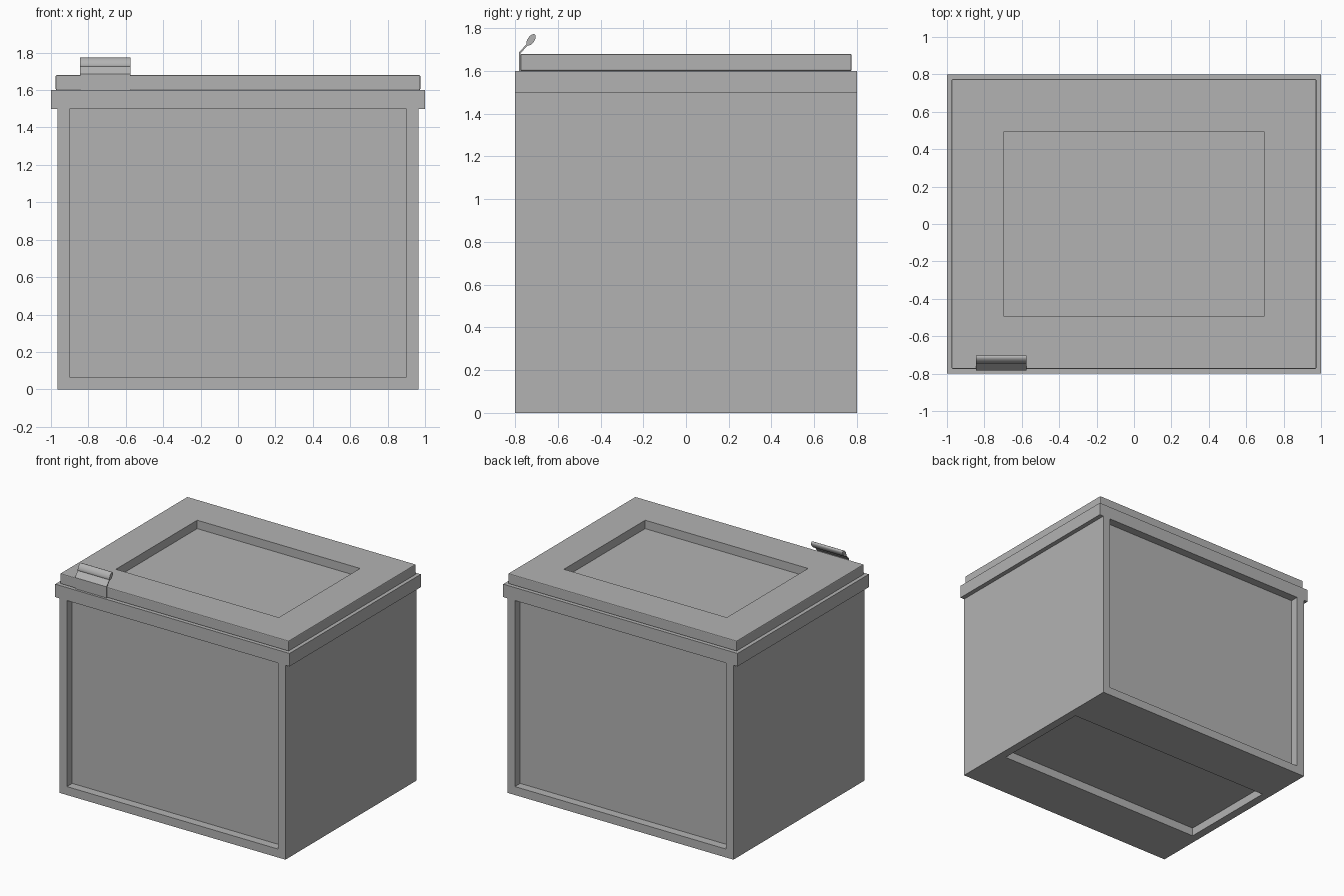
import bpy
import bmesh
import math
from mathutils import Vector

if "Cube" in bpy.data.objects:
    bpy.data.objects.remove(bpy.data.objects["Cube"], do_unlink=True)

grey = bpy.data.materials.new("plain grey")
grey.use_nodes = True
colour = (0.45, 0.45, 0.45, 1)
grey.diffuse_color = colour
grey.node_tree.nodes["Principled BSDF"].inputs["Base Color"].default_value = colour


def extrude_profile(name, points, axis, start, end):
    """Closed profile swept along x (points are y, z) or y (points are x, z)."""
    bm = bmesh.new()
    place = (lambda a, b: (start, a, b)) if axis == "x" else (lambda a, b: (a, start, b))
    face = bm.faces.new([bm.verts.new(place(a, b)) for a, b in points])
    swept = bmesh.ops.extrude_face_region(bm, geom=[face])["geom"]
    move = Vector((end - start, 0, 0)) if axis == "x" else Vector((0, end - start, 0))
    bmesh.ops.translate(bm, vec=move, verts=[v for v in swept if isinstance(v, bmesh.types.BMVert)])
    bmesh.ops.recalc_face_normals(bm, faces=bm.faces)
    mesh = bpy.data.meshes.new(name)
    bm.to_mesh(mesh)
    bm.free()
    mesh.materials.append(grey)
    obj = bpy.data.objects.new(name, mesh)
    bpy.context.collection.objects.link(obj)
    return obj


def box(name, low, high):
    profile = [(low[0], low[2]), (high[0], low[2]), (high[0], high[2]), (low[0], high[2])]
    return extrude_profile(name, profile, "y", low[1], high[1])


def activate(obj):
    bpy.ops.object.select_all(action="DESELECT")
    obj.select_set(True)
    bpy.context.view_layer.objects.active = obj


def recess(obj, low, high):
    """Sink a rectangular panel into a part."""
    cutter = box("recess_cutter", low, high)
    cutter.hide_render = True
    mod = obj.modifiers.new("Recess", "BOOLEAN")
    mod.operation = "DIFFERENCE"
    mod.solver = "EXACT"
    mod.object = cutter
    activate(obj)
    bpy.ops.object.modifier_apply(modifier=mod.name)
    bpy.data.objects.remove(cutter, do_unlink=True)


# Body with a rim that overhangs the two sides
half = [(0.965, 0), (0.965, 1.5), (1, 1.5), (1, 1.6)]
body = extrude_profile("body", half + [(-x, z) for x, z in reversed(half)], "y", -0.8, 0.8)
depth = 0.065
recess(body, (-0.9, -0.9, 0.065), (0.9, -0.8 + depth, 1.5))
recess(body, (-0.9, 0.8 - depth, 0.065), (0.9, 0.9, 1.5))
recess(body, (-0.9, -0.4, -0.1), (0.9, 0.4, depth))

# Lid with softened edges and a sunken centre panel
lid = box("lid", (-0.975, -0.775, 1.6), (0.975, 0.775, 1.68))
bevel = lid.modifiers.new("Edge", "BEVEL")
bevel.width = 0.006
bevel.segments = 2
activate(lid)
bpy.ops.object.modifier_apply(modifier=bevel.name)
recess(lid, (-0.695, -0.495, 1.68 - depth), (0.695, 0.495, 1.8))

# Latch plate bent backwards above the lid
latch_x = (-0.845, -0.575)
plate = [(-0.782, 1.6), (-0.782, 1.686), (-0.74, 1.733),
         (-0.734, 1.728), (-0.774, 1.683), (-0.774, 1.6)]
extrude_profile("latch_plate", plate, "x", *latch_x)

# Rounded finger grip along the top of the latch
centre, long_radius, short_radius, tilt = (-0.725, 1.746), 0.031, 0.016, math.radians(55)
grip_profile = []
for i in range(16):
    a = math.tau * i / 16
    u, v = long_radius * math.cos(a), short_radius * math.sin(a)
    grip_profile.append((centre[0] + u * math.cos(tilt) - v * math.sin(tilt),
                         centre[1] + u * math.sin(tilt) + v * math.cos(tilt)))
grip = extrude_profile("latch_grip", grip_profile, "x", *latch_x)
activate(grip)
bpy.ops.object.shade_smooth_by_angle(angle=math.radians(50))
